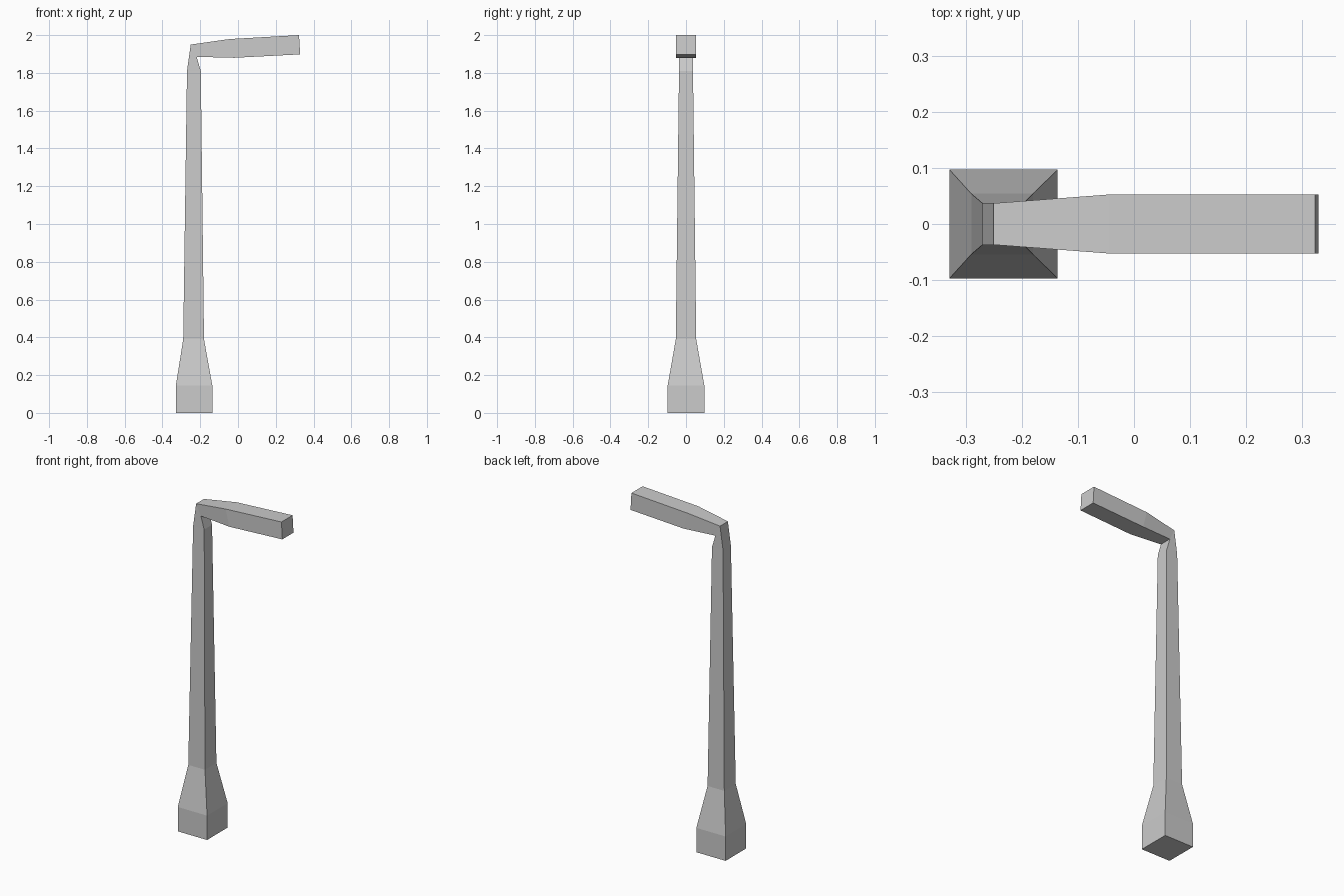
import bpy, bmesh

if "Cube" in bpy.data.objects:
    bpy.data.objects.remove(bpy.data.objects["Cube"])

# Lamp post sections: outer (x, z), inner (x, z), half width in y
SECTIONS = [
    ((-0.329, 0.0), (-0.136, 0.0), 0.097),      # foot
    ((-0.329, 0.145), (-0.136, 0.145), 0.097),  # top of plinth
    ((-0.29, 0.39), (-0.18, 0.39), 0.054),      # start of shaft
    ((-0.27, 1.81), (-0.197, 1.81), 0.037),     # end of shaft
    ((-0.25, 1.95), (-0.219, 1.885), 0.037),    # elbow
    ((-0.045, 1.979), (-0.02, 1.88), 0.0525),   # start of lamp head
    ((0.323, 2.0), (0.329, 1.898), 0.0525),     # lamp head tip
]


def loft(name, sections):
    bm = bmesh.new()
    rings = []
    for (xo, zo), (xi, zi), w in sections:
        rings.append([bm.verts.new(p) for p in
                      ((xo, -w, zo), (xi, -w, zi), (xi, w, zi), (xo, w, zo))])
    for a, b in zip(rings, rings[1:]):
        for i in range(4):
            j = (i + 1) % 4
            bm.faces.new((a[i], a[j], b[j], b[i]))
    # End caps
    bm.faces.new(rings[0][::-1])
    bm.faces.new(rings[-1])
    bmesh.ops.recalc_face_normals(bm, faces=bm.faces)
    mesh = bpy.data.meshes.new(name)
    bm.to_mesh(mesh)
    bm.free()
    obj = bpy.data.objects.new(name, mesh)
    bpy.context.collection.objects.link(obj)
    return obj


# Post and arm are one continuous bent square tube
loft("street_lamp_post", SECTIONS)
